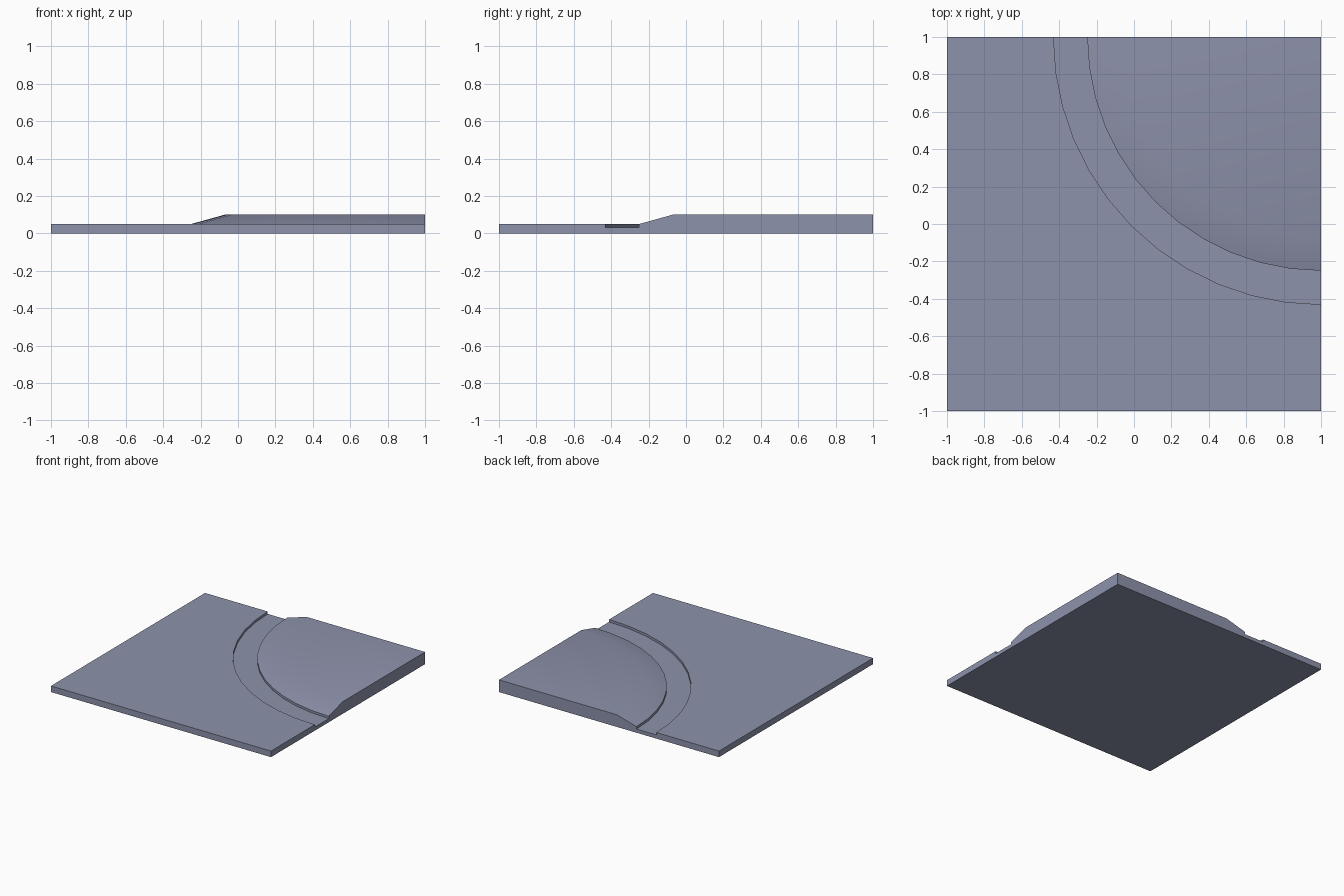
import bpy, bmesh, math

if "Cube" in bpy.data.objects:
    bpy.data.objects.remove(bpy.data.objects["Cube"])

SEGS = 12
# Radius from the (1, 1) corner and height: bank edge, channel floor, hill foot, hill crest
PROFILE = [(1.43, 0.05), (1.43, 0.03), (1.25, 0.03), (1.25, 0.05), (1.07, 0.10)]

mat = bpy.data.materials.new("slate_lavender")
mat.diffuse_color = (0.27, 0.29, 0.41, 1)
mat.use_nodes = True
mat.node_tree.nodes["Principled BSDF"].inputs["Base Color"].default_value = mat.diffuse_color

bm = bmesh.new()


def arc(r, z):
    """Quarter arc from the y=1 edge round to the x=1 edge."""
    steps = [math.pi / 2 * i / SEGS for i in range(SEGS + 1)]
    return [bm.verts.new((1 - r * math.cos(a), 1 - r * math.sin(a), z)) for a in steps]


# Channel walls, channel floor and hill slope
rings = [arc(r, z) for r, z in PROFILE]
for a, b in zip(rings, rings[1:]):
    for i in range(SEGS):
        bm.faces.new((a[i], a[i + 1], b[i + 1], b[i]))

# Hill top
peak = bm.verts.new((1, 1, 0.10))
bm.faces.new(rings[-1] + [peak])

# Flat ground outside the channel
corners = [(1, -1), (-1, -1), (-1, 1)]
ground = [bm.verts.new((x, y, 0.05)) for x, y in corners]
bm.faces.new(rings[0] + ground)

# Underside and outer walls
base = [bm.verts.new((x, y, 0)) for x, y in corners + [(1, 1)]]
bm.faces.new(base)
for i in range(2):
    bm.faces.new((ground[i], ground[i + 1], base[i + 1], base[i]))
bm.faces.new([ground[2]] + [r[0] for r in rings] + [peak, base[3], base[2]])
bm.faces.new([ground[0]] + [r[-1] for r in rings] + [peak, base[3], base[0]])

bmesh.ops.recalc_face_normals(bm, faces=bm.faces[:])
mesh = bpy.data.meshes.new("terrain_tile")
bm.to_mesh(mesh)
bm.free()
mesh.materials.append(mat)
tile = bpy.data.objects.new("terrain_tile", mesh)
bpy.context.collection.objects.link(tile)

# Soft hill crest, crisp channel edges
bpy.context.view_layer.objects.active = tile
tile.select_set(True)
bpy.ops.object.shade_smooth_by_angle(angle=math.radians(30))
